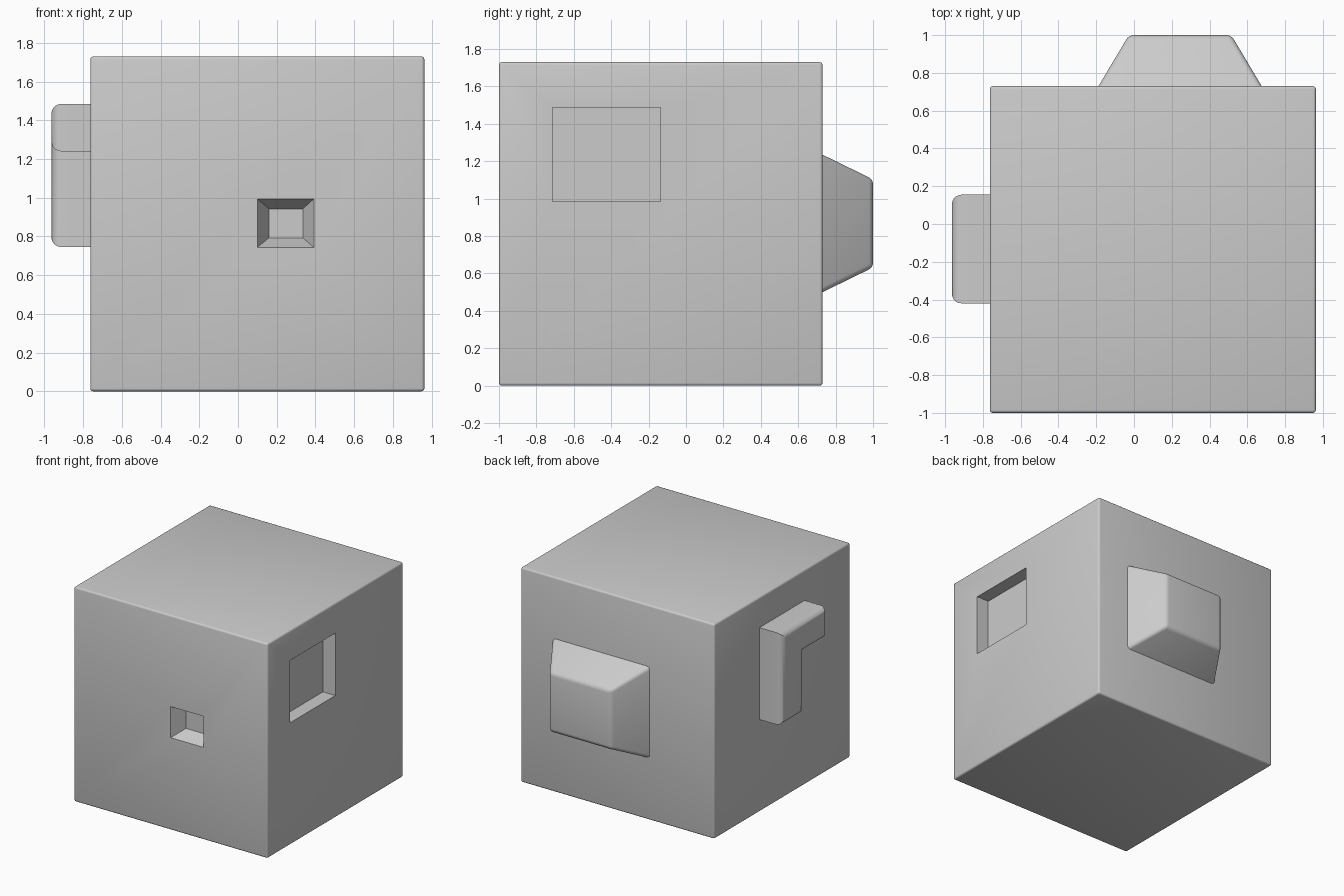
import bpy, bmesh

if "Cube" in bpy.data.objects:
    bpy.data.objects.remove(bpy.data.objects["Cube"])

Y_BACK, X_LEFT, X_RIGHT, TOP = 0.73, -0.763, 0.963, 1.73


def rect(a0, a1, b0, b1):
    return [(a0, b0), (a1, b0), (a1, b1), (a0, b1)]


def loft(name, axis, base, top, d0, d1, bevel=0.0, segments=4, edges="all", open_base=False):
    """Solid between two outlines lying at d0 and d1 along an axis."""
    def place(p, d):
        if axis == "x":
            return (d, p[0], p[1])
        if axis == "y":
            return (p[0], d, p[1])
        return (p[0], p[1], d)

    bm = bmesh.new()
    lo = [bm.verts.new(place(p, d0)) for p in base]
    hi = [bm.verts.new(place(p, d1)) for p in top]
    n = len(lo)
    bm.faces.new(lo)
    bm.faces.new(hi)
    for i in range(n):
        j = (i + 1) % n
        bm.faces.new((lo[i], lo[j], hi[j], hi[i]))
    bmesh.ops.recalc_face_normals(bm, faces=bm.faces)
    if bevel:
        low, high = set(lo), set(hi)
        pick = []
        for e in bm.edges:
            on_base = all(v in low for v in e.verts)
            on_top = all(v in high for v in e.verts)
            if edges == "all" or (edges == "not_base" and not on_base) or (edges == "top" and on_top):
                pick.append(e)
        bmesh.ops.bevel(bm, geom=pick, offset=bevel, offset_type="OFFSET",
                        segments=segments, profile=0.5, affect="EDGES", clamp_overlap=True)
    if open_base:
        k = "xyz".index(axis)
        hidden = [f for f in bm.faces if all(abs(v.co[k] - d0) < 1e-5 for v in f.verts)]
        bmesh.ops.delete(bm, geom=hidden, context="FACES")
    mesh = bpy.data.meshes.new(name)
    bm.to_mesh(mesh)
    bm.free()
    ob = bpy.data.objects.new(name, mesh)
    bpy.context.collection.objects.link(ob)
    return ob


def smooth(ob):
    bpy.ops.object.select_all(action="DESELECT")
    ob.select_set(True)
    bpy.context.view_layer.objects.active = ob
    bpy.ops.object.shade_smooth_by_angle(angle=0.6)


def cut(ob, cutter):
    mod = ob.modifiers.new(cutter.name, "BOOLEAN")
    mod.operation = "DIFFERENCE"
    mod.solver = "EXACT"
    mod.object = cutter
    bpy.context.view_layer.objects.active = ob
    bpy.ops.object.modifier_apply(modifier=mod.name)
    bpy.data.objects.remove(cutter)


# Main cube with softened edges
square = rect(X_LEFT, X_RIGHT, -1.0, Y_BACK)
body = loft("cube_body", "z", square, square, 0.0, TOP, bevel=0.015, segments=3)

# Tapered pocket in the front: floor 0.11 deep, walls continued outside the face
depth, over = 0.11, 0.055
g, h = 0.06 * over / depth, 0.05 * over / depth
cut(body, loft("front_pocket", "y",
               rect(0.10 - g, 0.39 + g, 0.745 - h, 0.995 + h),
               rect(0.16, 0.335, 0.793, 0.943), -1.0 - over, -1.0 + depth))

# Straight pocket in the right side
window = rect(-0.715, -0.137, 0.985, 1.487)
cut(body, loft("side_pocket", "x", window, window, X_RIGHT + 0.1, X_RIGHT - 0.11))
smooth(body)

# Tapered boss on the back
smooth(loft("back_boss", "y", rect(-0.188, 0.676, 0.50, 1.235),
            rect(-0.027, 0.515, 0.632, 1.103), Y_BACK, 1.0,
            bevel=0.025, edges="not_base", open_base=True))

# L-shaped pad on the left side with a rounded outer rim
ell = [(0.155, 0.745), (0.155, 1.485), (-0.42, 1.485),
       (-0.42, 1.24), (-0.125, 1.24), (-0.125, 0.745)]
smooth(loft("left_pad", "x", ell, ell, X_LEFT, -0.964,
            bevel=0.05, segments=5, edges="top", open_base=True))
